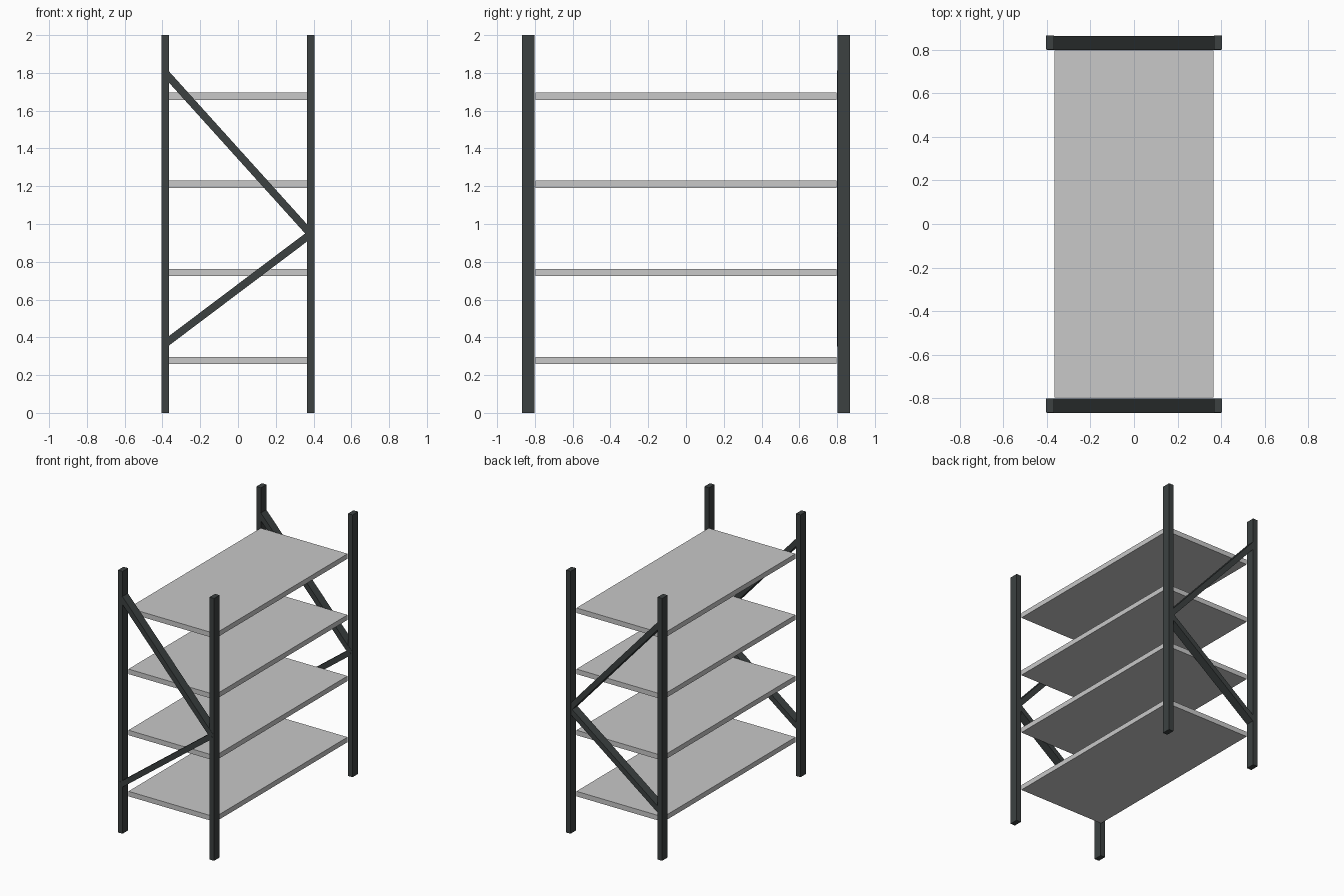
import bpy, math

if "Cube" in bpy.data.objects:
    bpy.data.objects.remove(bpy.data.objects["Cube"])


def material(name, rgb):
    m = bpy.data.materials.new(name)
    m.diffuse_color = (*rgb, 1.0)
    m.use_nodes = True
    m.node_tree.nodes["Principled BSDF"].inputs["Base Color"].default_value = m.diffuse_color
    return m


STEEL = material("dark steel", (0.045, 0.053, 0.053))
BOARD = material("light grey board", (0.58, 0.58, 0.58))


def box(name, centre, size, mat, tilt=0.0):
    bpy.ops.mesh.primitive_cube_add(size=1, location=centre, rotation=(0, tilt, 0))
    ob = bpy.context.object
    ob.name = name
    ob.scale = size
    ob.data.materials.append(mat)
    return ob


def brace(name, a, b, y):
    # square bar between two (x, z) points in an end frame
    dx, dz = b[0] - a[0], b[1] - a[1]
    box(name, ((a[0] + b[0]) / 2, y, (a[1] + b[1]) / 2),
        (math.hypot(dx, dz), 0.066, 0.04), STEEL, -math.atan2(dz, dx))


# End frames: two posts and a pair of diagonal braces each
for side, y in (("front", -0.834), ("back", 0.834)):
    for hand, x in (("left", -0.386), ("right", 0.386)):
        box(f"{side}_{hand}_post", (x, y, 1.0), (0.039, 0.066, 2.0), STEEL)
    brace(f"{side}_upper_brace", (-0.385, 1.80), (0.385, 0.947), y - 0.002)
    brace(f"{side}_lower_brace", (-0.385, 0.367), (0.385, 0.947), y - 0.002)

# Shelf boards
for i in range(4):
    box(f"shelf_{i + 1}", (0, 0, 0.278 + i * 0.466), (0.732, 1.594, 0.038), BOARD)
